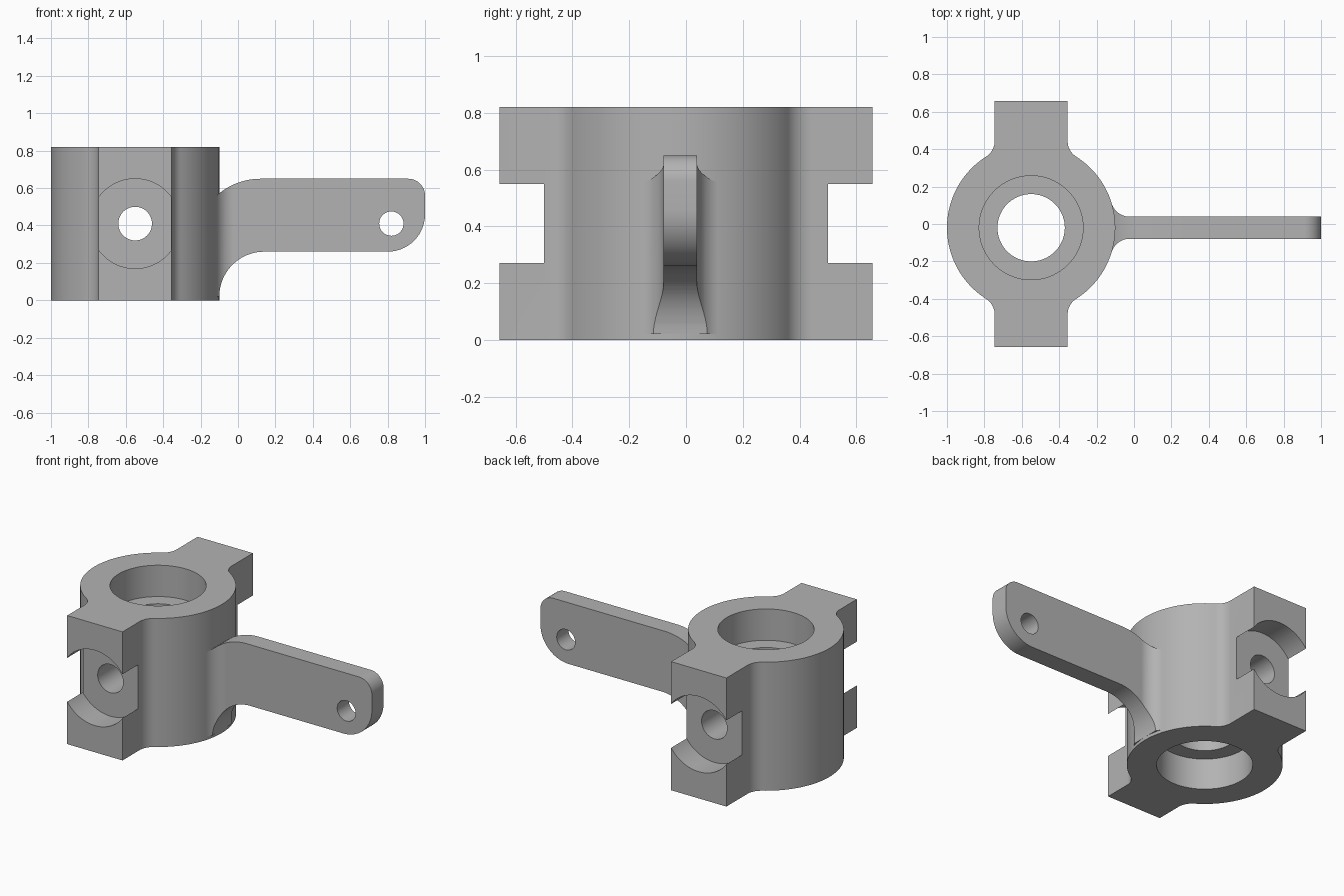
import bpy, bmesh
from math import pi, sin, cos, sqrt, acos, asin, radians
from mathutils import Matrix

CX, CY, H = -0.55, -0.02, 0.82      # bore axis and hub height
R, LUG, LUG_END = 0.45, 0.195, 0.657
MID_Z, FIL = 0.41, 0.1
ARM_T = 0.059                       # half thickness of the arm

old = bpy.data.objects.get("Cube")
if old:
    bpy.data.objects.remove(old, do_unlink=True)

grey = bpy.data.materials.new("plain_grey")
grey.use_nodes = True
COLOUR = (0.45, 0.45, 0.45, 1)
grey.diffuse_color = COLOUR
grey.node_tree.nodes["Principled BSDF"].inputs["Base Color"].default_value = COLOUR


def arc(cx, cy, r, a, b, n=14):
    """Points along an arc from angle a to b."""
    return [(cx + r * cos(a + (b - a) * i / n), cy + r * sin(a + (b - a) * i / n))
            for i in range(n + 1)]


def prism(name, pts, lo, hi, axis="Z"):
    """Extrude a 2D outline: (x, y) along z, or (x, z) along y."""
    bm = bmesh.new()
    place = (lambda p, h: (p[0], p[1], h)) if axis == "Z" else (lambda p, h: (p[0], h, p[1]))
    low = [bm.verts.new(place(p, lo)) for p in pts]
    high = [bm.verts.new(place(p, hi)) for p in pts]
    bm.faces.new(low)
    bm.faces.new(high)
    for i in range(len(pts)):
        j = (i + 1) % len(pts)
        bm.faces.new((low[i], low[j], high[j], high[i]))
    bmesh.ops.recalc_face_normals(bm, faces=bm.faces)
    mesh = bpy.data.meshes.new(name)
    bm.to_mesh(mesh)
    bm.free()
    mesh.materials.append(grey)
    ob = bpy.data.objects.new(name, mesh)
    bpy.context.collection.objects.link(ob)
    return ob


def disc(name, cx, cy, r, lo, hi, axis="Z", n=72):
    return prism(name, arc(cx, cy, r, 0, 2 * pi, n)[:-1], lo, hi, axis)


def combine(ob, tool, operation="DIFFERENCE"):
    """Apply a boolean and discard the helper."""
    tool.hide_render = True
    mod = ob.modifiers.new("cut", "BOOLEAN")
    mod.operation, mod.object, mod.solver = operation, tool, "EXACT"
    bpy.context.view_layer.objects.active = ob
    bpy.ops.object.modifier_apply(modifier=mod.name)
    bpy.data.objects.remove(tool, do_unlink=True)


def smooth(ob):
    bpy.ops.object.select_all(action="DESELECT")
    ob.select_set(True)
    bpy.context.view_layer.objects.active = ob
    bpy.ops.object.shade_smooth_by_angle(angle=radians(25))


# Hub outline: one right-hand side, from the front lug round to the back lug
fx = LUG + FIL
fy = sqrt((R + FIL) ** 2 - fx ** 2)
join = asin(fy / (R + FIL))
side = [(LUG, -LUG_END - CY)]
side += arc(fx, -fy, FIL, pi, pi - join)
side += arc(0, 0, R, -join, join, 48)[1:-1]
side += arc(fx, fy, FIL, pi + join, pi)
side += [(LUG, LUG_END - CY)]
outline = side + [(-x, y) for x, y in reversed(side)]
hub = prism("hub", [(CX + x, CY + y) for x, y in outline], 0, H)

# Stepped bore, cross hole and round pockets in the lugs
combine(hub, disc("bore", CX, CY, 0.18, -0.1, H + 0.1))
combine(hub, disc("lower_counterbore", CX, CY, 0.278, -0.1, 0.2))
combine(hub, disc("upper_counterbore", CX, CY, 0.278, H - 0.2, H + 0.1))
combine(hub, disc("cross_hole", CX, MID_Z, 0.09, -1, 1, "Y"))
for lo, hi in ((-1, -0.5), (0.5, 1)):
    combine(hub, disc("lug_pocket", CX, MID_Z, 0.24, lo, hi, "Y"))
smooth(hub)

# Arm side outline with flared root and rounded tip
BOT, TOP = 0.26, 0.65
end_angle = acos(-0.25 / 0.35)
profile = arc(0.14, BOT - 0.24, 0.24, pi, pi / 2, 20)
profile += arc(0.8, BOT + 0.2, 0.2, -pi / 2, 0)
profile += arc(0.91, TOP - 0.09, 0.09, 0, pi / 2)
profile += arc(0.12, TOP - 0.35, 0.35, pi / 2, end_angle, 20)
profile += [(-0.3, profile[-1][1]), (-0.3, BOT - 0.24)]
arm = prism("arm", profile, CY - 0.3, CY + 0.3, "Y")

# Arm plan outline with fillets blending into the hub
gy = ARM_T + FIL
gx = sqrt((R + FIL) ** 2 - gy ** 2)
turn = asin(gy / (R + FIL))
half = [(R * cos(turn) - 0.01, R * sin(turn) - 0.003)]
half += arc(gx, gy, FIL, pi + turn, 1.5 * pi) + [(2, ARM_T)]
plan = half + [(x, -y) for x, y in reversed(half)]
combine(arm, prism("arm_plan", [(CX + x, CY + y) for x, y in plan], -0.1, 1), "INTERSECT")
combine(arm, disc("arm_hole", 0.82, MID_Z, 0.065, -1, 1, "Y", 48))
smooth(arm)
